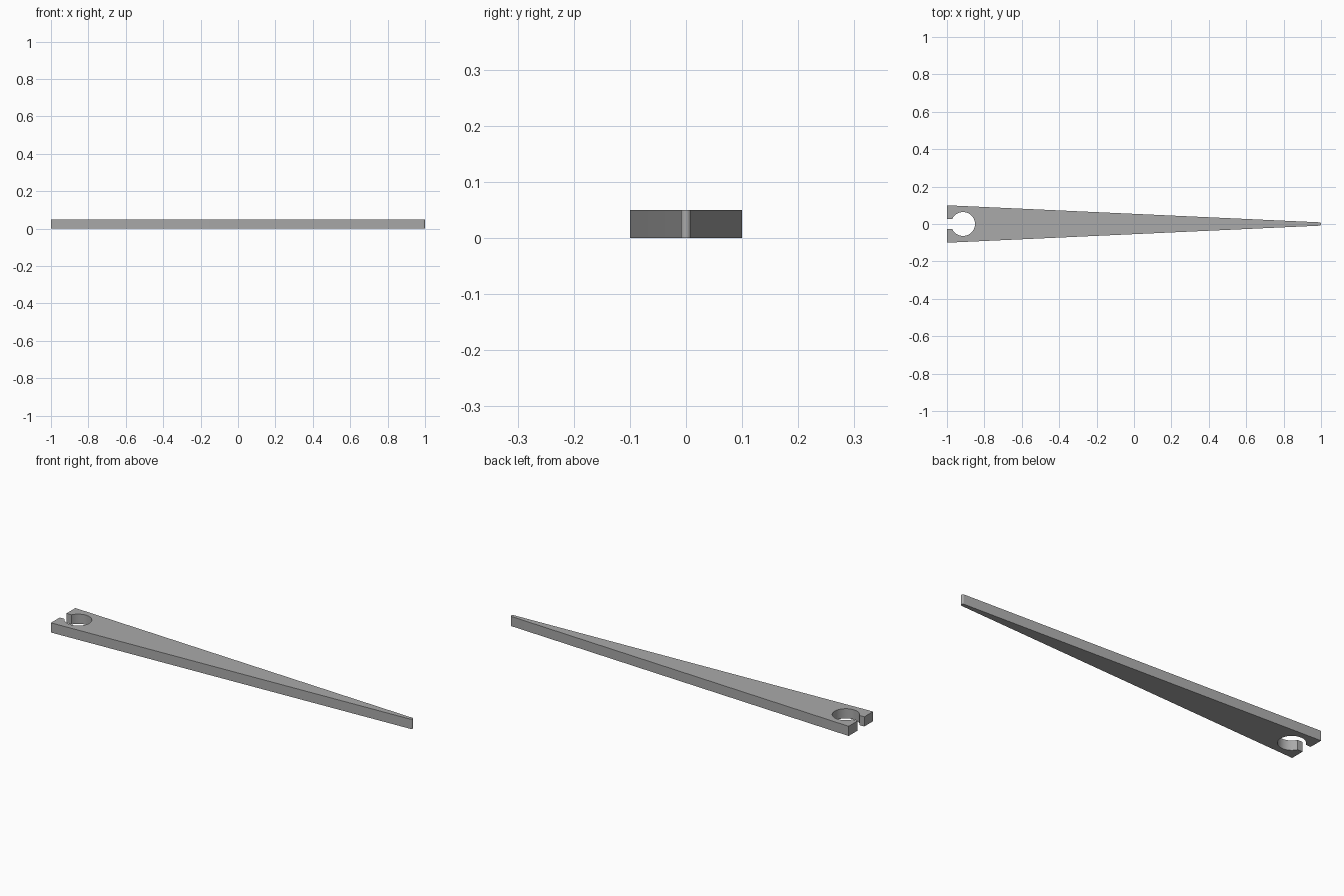
import bpy
import bmesh
from math import sin, cos, asin, pi

cube = bpy.data.objects.get("Cube")
if cube:
    bpy.data.objects.remove(cube, do_unlink=True)

THICKNESS = 0.05
END_HALF = 0.1
TIP_R = 0.009
HOLE_X, HOLE_R, SLOT_HALF = -0.914, 0.064, 0.028


def arc(cx, radius, start, end, steps):
    return [(cx + radius * cos(start + (end - start) * i / steps),
             radius * sin(start + (end - start) * i / steps))
            for i in range(steps + 1)]


# Outline: wide end, rounded tip, then the slot opening into the round hole
mouth = pi - asin(SLOT_HALF / HOLE_R)
outline = [(-1, -SLOT_HALF), (-1, -END_HALF)]
outline += arc(1 - TIP_R, TIP_R, -pi / 2, pi / 2, 12)
outline += [(-1, END_HALF), (-1, SLOT_HALF)]
outline += arc(HOLE_X, HOLE_R, mouth, -mouth, 48)

# Extrude the outline into a flat bar
bm = bmesh.new()
base = bm.faces.new([bm.verts.new((x, y, 0)) for x, y in outline])
top = bmesh.ops.extrude_face_region(bm, geom=[base], use_keep_orig=True)
bmesh.ops.translate(bm, vec=(0, 0, THICKNESS),
                    verts=[v for v in top["geom"] if isinstance(v, bmesh.types.BMVert)])
bmesh.ops.recalc_face_normals(bm, faces=bm.faces)
bmesh.ops.triangulate(bm, faces=[f for f in bm.faces if len(f.verts) > 4])
mesh = bpy.data.meshes.new("tapered_bar")
bm.to_mesh(mesh)
bm.free()

bar = bpy.data.objects.new("tapered_bar", mesh)
bpy.context.collection.objects.link(bar)

# Plain grey finish
grey = bpy.data.materials.new("plain_grey")
grey.use_nodes = True
colour = (0.4, 0.4, 0.4, 1)
grey.diffuse_color = colour
grey.node_tree.nodes["Principled BSDF"].inputs["Base Color"].default_value = colour
mesh.materials.append(grey)

# Smooth the curved walls, keep the corners sharp
bpy.ops.object.select_all(action="DESELECT")
bar.select_set(True)
bpy.context.view_layer.objects.active = bar
bpy.ops.object.shade_smooth_by_angle(angle=pi / 6)
